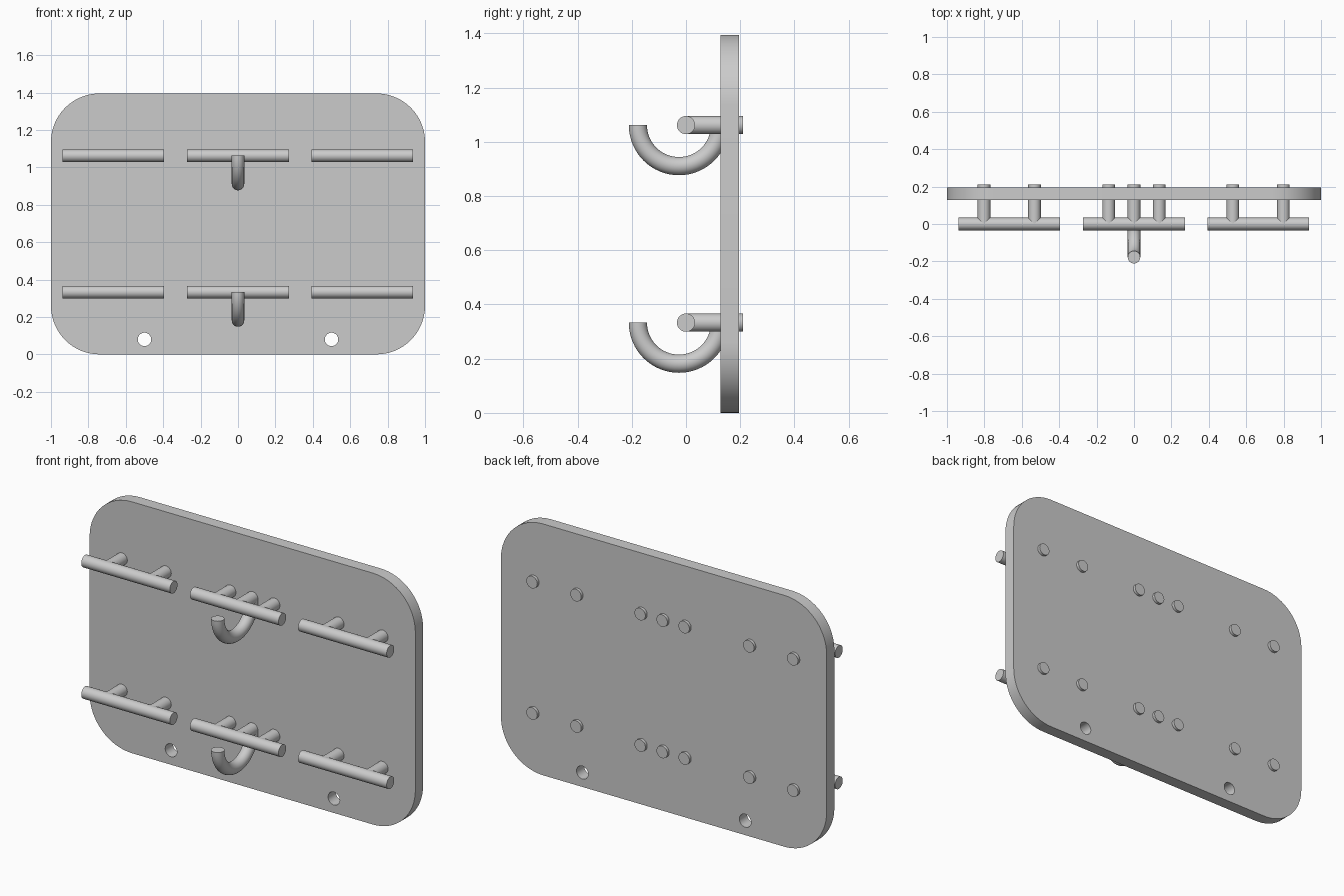
import bpy, bmesh
from math import pi, sin, cos
from mathutils import Vector, Matrix

if "Cube" in bpy.data.objects:
    bpy.data.objects.remove(bpy.data.objects["Cube"])

R = 0.0335                      # rod radius
ROWS = {"lower": 0.333, "upper": 1.062}
W, H, CORNER = 1.0, 1.395, 0.26  # plate half width, height, corner radius
Y0, Y1 = 0.127, 0.195            # plate front and back


def finish(name, bm):
    bmesh.ops.recalc_face_normals(bm, faces=bm.faces)
    me = bpy.data.meshes.new(name)
    bm.to_mesh(me)
    bm.free()
    ob = bpy.data.objects.new(name, me)
    bpy.context.collection.objects.link(ob)
    bpy.ops.object.select_all(action='DESELECT')
    ob.select_set(True)
    bpy.context.view_layer.objects.active = ob
    bpy.ops.object.shade_smooth_by_angle(angle=pi / 6)
    return ob


def sweep(name, points, tangents, sides=32):
    """Round rod along a path in any plane containing x or y."""
    bm = bmesh.new()
    rings = []
    for p, t in zip(points, tangents):
        t = Vector(t)
        side = Vector((1, 0, 0)) if abs(t.x) < 0.5 else Vector((0, 1, 0))
        up = t.cross(side)
        rings.append([bm.verts.new(Vector(p) + R * (cos(a) * side + sin(a) * up))
                      for a in (2 * pi * i / sides for i in range(sides))])
    for a, b in zip(rings, rings[1:]):
        for i in range(sides):
            j = (i + 1) % sides
            bm.faces.new((a[i], a[j], b[j], b[i]))
    bm.faces.new(rings[0])
    bm.faces.new(rings[-1])
    return finish(name, bm)


def rod(name, a, b):
    t = (Vector(b) - Vector(a)).normalized()
    return sweep(name, (a, b), (t, t))


# Back plate: rounded outline with two round holes
curve = bpy.data.curves.new("plate_outline", 'CURVE')
curve.dimensions = '2D'
curve.fill_mode = 'BOTH'
curve.extrude = (Y1 - Y0) / 2


def outline(pts):
    s = curve.splines.new('POLY')
    s.points.add(len(pts) - 1)
    for p, (x, z) in zip(s.points, pts):
        p.co = (x, z, 0, 1)
    s.use_cyclic_u = True


corners = [(W - CORNER, H - CORNER), (CORNER - W, H - CORNER),
           (CORNER - W, CORNER), (W - CORNER, CORNER)]
outline([(cx + CORNER * cos(a), cz + CORNER * sin(a))
         for q, (cx, cz) in enumerate(corners)
         for a in ((q + k / 16) * pi / 2 for k in range(17))])
for hx in (-0.5, 0.5):
    outline([(hx + 0.036 * cos(k * pi / 16), 0.08 + 0.036 * sin(k * pi / 16))
             for k in range(32)])

source = bpy.data.objects.new("plate_outline", curve)
bpy.context.collection.objects.link(source)
bpy.context.view_layer.update()
bm = bmesh.new()
bm.from_mesh(source.to_mesh())
source.to_mesh_clear()
bpy.data.objects.remove(source)
bmesh.ops.transform(bm, verts=bm.verts, matrix=Matrix.Translation(
    (0, (Y0 + Y1) / 2, 0)) @ Matrix.Rotation(pi / 2, 4, 'X'))
bmesh.ops.remove_doubles(bm, verts=bm.verts, dist=1e-5)
finish("back_plate", bm)

for row, z in ROWS.items():
    # Horizontal bars, each on two pegs through the plate
    for label, cx, gap in (("left", -0.667, 0.135), ("centre", 0, 0.135),
                           ("right", 0.664, 0.135)):
        rod(f"{row}_{label}_bar", (cx - 0.272, 0, z), (cx + 0.272, 0, z))
        for i, s in enumerate((-1, 1)):
            rod(f"{row}_{label}_peg_{i + 1}", (cx + s * gap, 0, z),
                (cx + s * gap, 0.211, z))
    # Middle peg and half-circle hook
    rod(f"{row}_hook_peg", (0, 0, z), (0, 0.211, z))
    angles = [pi + pi * k / 32 for k in range(33)]
    sweep(f"{row}_hook",
          [(0, -0.026 + 0.1515 * cos(a), z + 0.1515 * sin(a)) for a in angles],
          [(0, -sin(a), cos(a)) for a in angles])
